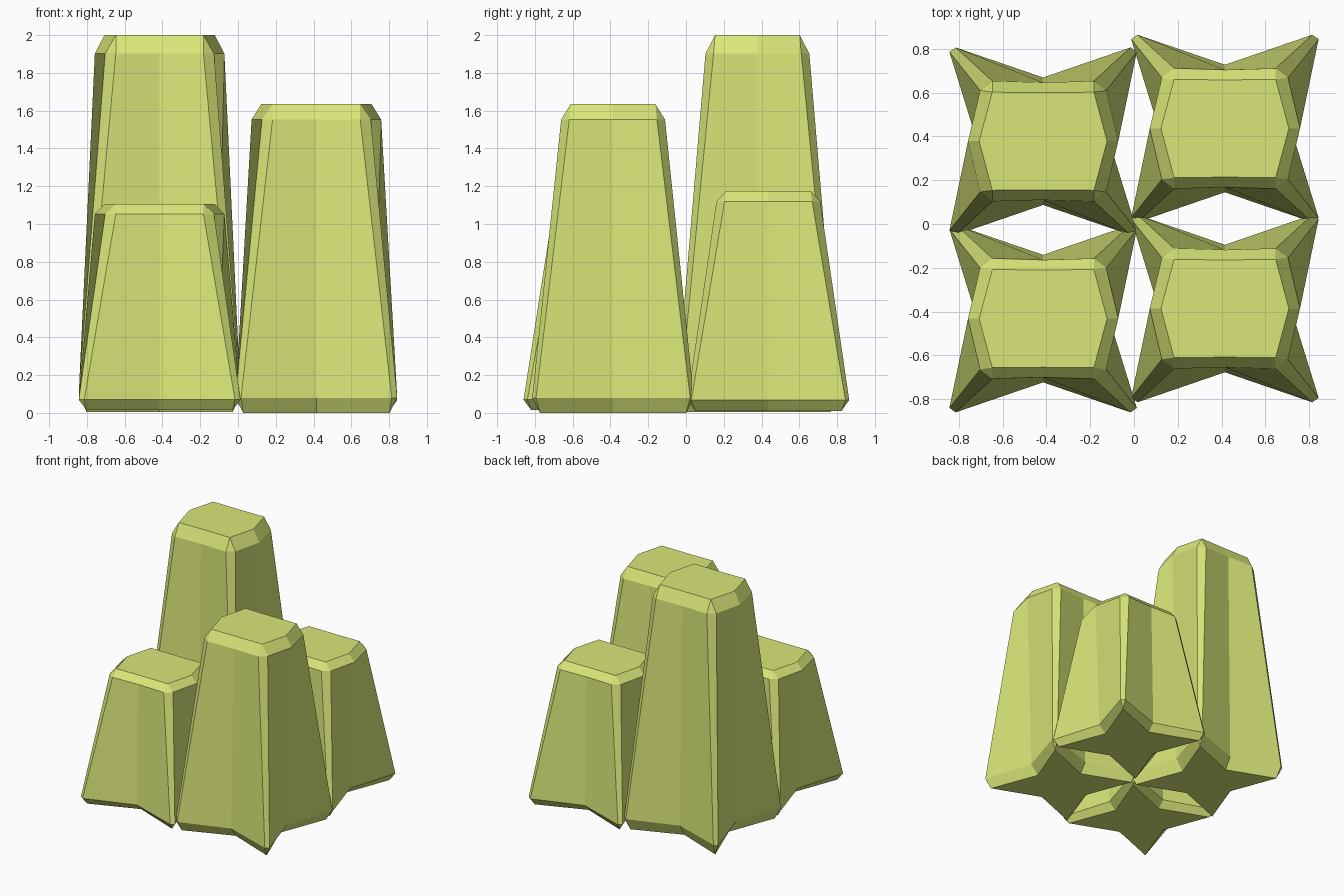
import bpy, bmesh

if "Cube" in bpy.data.objects:
    bpy.data.objects.remove(bpy.data.objects["Cube"])

mat = bpy.data.materials.new("olive_green")
mat.diffuse_color = (0.70, 0.80, 0.19, 1)
mat.use_nodes = True
mat.node_tree.nodes["Principled BSDF"].inputs["Base Color"].default_value = mat.diffuse_color


def ring(front, side, mid):
    """12-point outline from one quarter: front/side chamfer ends and mid-side distances."""
    (fx, fy), (sx, sy), (mx, my) = front, side, mid
    return [(0, -my), (fx, -fy), (sx, -sy), (mx, 0), (sx, sy), (fx, fy),
            (0, my), (-fx, fy), (-sx, sy), (-mx, 0), (-sx, -sy), (-fx, -fy)]


# cross-sections: star-shaped foot widening to a barrel-sided top
SECTIONS = [
    ring((0.387, 0.387), (0.387, 0.387), (0.24, 0.236)),   # underside
    ring((0.399, 0.428), (0.428, 0.408), (0.302, 0.291)),  # foot edge
    ring((0.232, 0.275), (0.288, 0.232), (0.343, 0.268)),  # shoulder
    ring((0.232, 0.224), (0.232, 0.224), (0.292, 0.222)),  # top
]


def column(name, x, y, levels):
    bm = bmesh.new()
    rows = [[bm.verts.new((px, py, z)) for px, py in sec]
            for sec, z in zip(SECTIONS, levels)]
    for a, b in zip(rows, rows[1:]):
        for i in range(12):
            j = (i + 1) % 12
            # start corner sets the fold direction of the twisted side panels
            bm.faces.new((a[j], b[j], b[i], a[i]))
    bm.faces.new(rows[0][::-1])
    bm.faces.new(rows[-1])
    bmesh.ops.remove_doubles(bm, verts=bm.verts, dist=0.001)
    me = bpy.data.meshes.new(name)
    bm.to_mesh(me)
    bm.free()
    me.materials.append(mat)
    ob = bpy.data.objects.new(name, me)
    ob.location = (x, y, 0)
    bpy.context.collection.objects.link(ob)


# four columns of different heights
column("front_left_column", -0.415, -0.432, (0.015, 0.07, 1.053, 1.105))
column("front_right_column", 0.415, -0.386, (0.0, 0.08, 1.553, 1.635))
column("back_left_column", -0.415, 0.378, (0.005, 0.10, 1.902, 2.0))
column("back_right_column", 0.415, 0.436, (0.01, 0.068, 1.118, 1.175))
